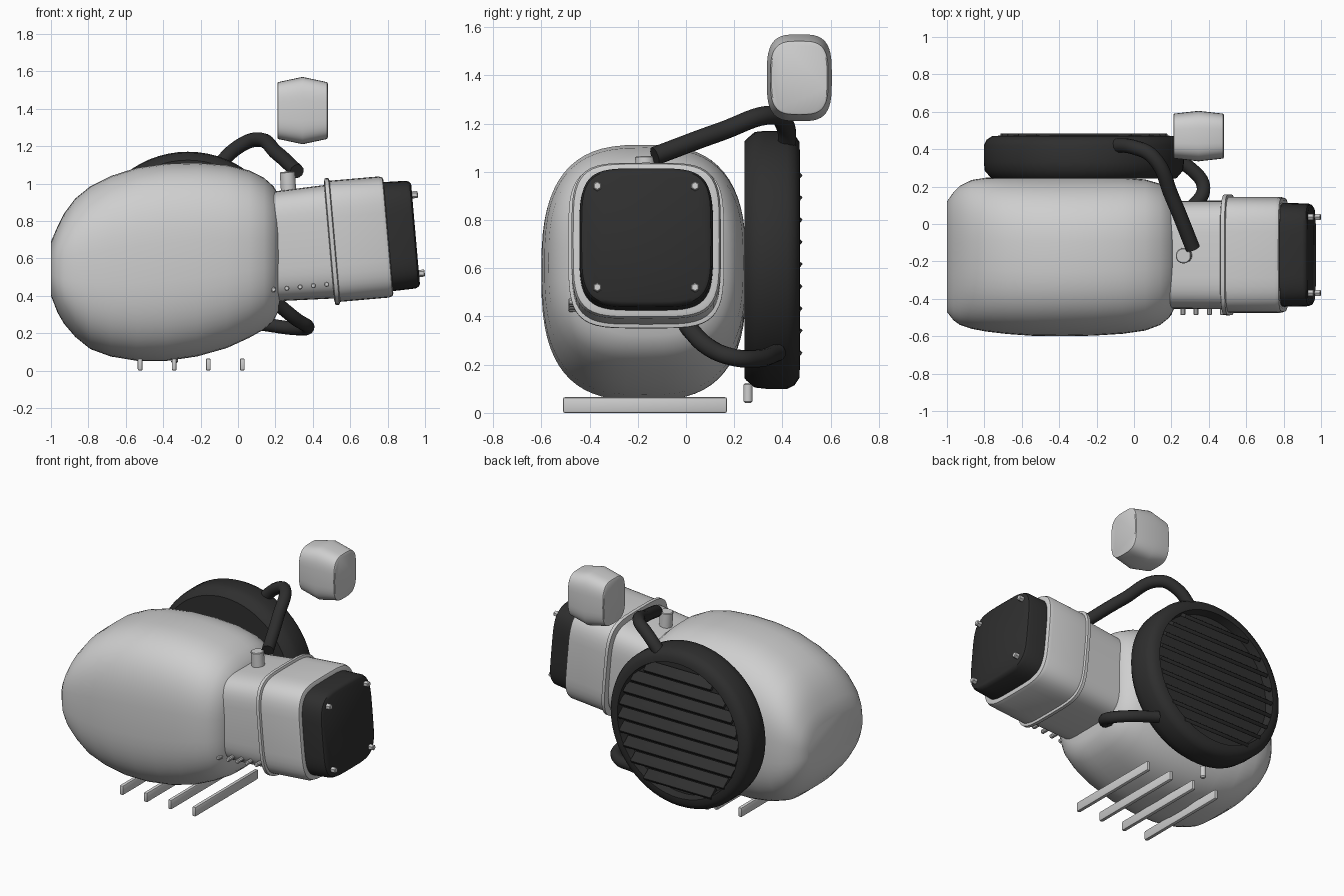
import bpy, bmesh, math
from mathutils import Matrix, Vector

if "Cube" in bpy.data.objects:
    bpy.data.objects.remove(bpy.data.objects["Cube"])


def material(name, value):
    m = bpy.data.materials.new(name)
    m.diffuse_color = (value, value, value, 1)
    m.use_nodes = True
    m.node_tree.nodes["Principled BSDF"].inputs["Base Color"].default_value = m.diffuse_color
    return m


METAL = material("light_metal", 0.62)
BLACK = material("black_rubber", 0.028)


def finish(obj, mat, angle=35):
    obj.data.materials.clear()
    obj.data.materials.append(mat)
    bpy.ops.object.select_all(action='DESELECT')
    obj.select_set(True)
    bpy.context.view_layer.objects.active = obj
    bpy.ops.object.shade_smooth_by_angle(angle=math.radians(angle))
    return obj


def from_bmesh(name, bm, mat, matrix, angle=35):
    bmesh.ops.recalc_face_normals(bm, faces=bm.faces[:])
    me = bpy.data.meshes.new(name)
    bm.to_mesh(me)
    bm.free()
    obj = bpy.data.objects.new(name, me)
    bpy.context.collection.objects.link(obj)
    obj.matrix_world = matrix
    return finish(obj, mat, angle)


def loft(name, rings, power, mat, matrix=Matrix(), segs=48, angle=35):
    """Superellipse rings along local x: (x, half_y, half_z, centre_y, centre_z)."""
    bm = bmesh.new()
    loops = []
    for x, hy, hz, cy, cz in rings:
        loop = []
        for i in range(segs):
            t = 2 * math.pi * i / segs
            c, s = math.cos(t), math.sin(t)
            y = math.copysign(abs(c) ** (2 / power), c)
            z = math.copysign(abs(s) ** (2 / power), s)
            loop.append(bm.verts.new((x, cy + hy * y, cz + hz * z)))
        loops.append(loop)
    for a, b in zip(loops, loops[1:]):
        for i in range(segs):
            j = (i + 1) % segs
            bm.faces.new((a[i], a[j], b[j], b[i]))
    bm.faces.new(loops[0])
    bm.faces.new(loops[-1])
    return from_bmesh(name, bm, mat, matrix, angle)


def block(name, centre, size, mat, bevel=0.0, tilt=0.0):
    bm = bmesh.new()
    bmesh.ops.create_cube(bm, size=1)
    bmesh.ops.scale(bm, vec=size, verts=bm.verts)
    if bevel:
        bmesh.ops.bevel(bm, geom=bm.edges[:], offset=bevel, segments=2,
                        profile=0.5, affect='EDGES')
    m = Matrix.Translation(centre) @ Matrix.Rotation(tilt, 4, 'X')
    return from_bmesh(name, bm, mat, m)


def rod(name, start, end, radius, mat, segs=16, bevel=0.004):
    a, b = Vector(start), Vector(end)
    d = b - a
    bm = bmesh.new()
    bmesh.ops.create_cone(bm, cap_ends=True, segments=segs, radius1=radius,
                          radius2=radius, depth=d.length)
    rims = [e for e in bm.edges if abs(e.verts[0].co.z - e.verts[1].co.z) < 1e-5]
    bmesh.ops.bevel(bm, geom=rims, offset=bevel, segments=1, affect='EDGES')
    m = Matrix.Translation((a + b) / 2) @ d.to_track_quat('Z', 'Y').to_matrix().to_4x4()
    return from_bmesh(name, bm, mat, m)


def hose(name, points, radius, mat):
    cu = bpy.data.curves.new(name, 'CURVE')
    cu.dimensions = '3D'
    cu.bevel_depth = radius
    cu.bevel_resolution = 4
    cu.use_fill_caps = True
    cu.resolution_u = 8
    sp = cu.splines.new('BEZIER')
    sp.bezier_points.add(len(points) - 1)
    for p, co in zip(sp.bezier_points, points):
        p.co = co
        p.handle_left_type = p.handle_right_type = 'AUTO'
    obj = bpy.data.objects.new(name, cu)
    bpy.context.collection.objects.link(obj)
    bpy.ops.object.select_all(action='DESELECT')
    obj.select_set(True)
    bpy.context.view_layer.objects.active = obj
    bpy.ops.object.convert(target='MESH')
    return finish(bpy.context.object, mat)


# Bulbous main shell: x, bottom, top, front, back
shell = [(-1.0, 0.40, 0.69, -0.47, 0.12), (-0.965, 0.31, 0.77, -0.515, 0.17),
         (-0.93, 0.25, 0.84, -0.54, 0.205), (-0.87, 0.18, 0.92, -0.56, 0.235),
         (-0.79, 0.115, 0.985, -0.575, 0.248), (-0.68, 0.075, 1.04, -0.588, 0.25),
         (-0.54, 0.052, 1.085, -0.598, 0.25), (-0.38, 0.052, 1.108, -0.6, 0.25),
         (-0.22, 0.075, 1.112, -0.597, 0.25), (-0.06, 0.12, 1.10, -0.587, 0.248),
         (0.06, 0.175, 1.07, -0.57, 0.238), (0.14, 0.22, 1.03, -0.54, 0.215),
         (0.19, 0.265, 0.985, -0.50, 0.18), (0.217, 0.32, 0.94, -0.45, 0.13),
         (0.235, 0.43, 0.86, -0.38, 0.06)]
loft("main_shell", [(x, (y1 - y0) / 2, (z1 - z0) / 2, (y0 + y1) / 2, (z0 + z1) / 2)
                    for x, z0, z1, y0, y1 in shell], 2.8, METAL, segs=64, angle=50)

# Tilted end housing, built along its own axis
TILT = Matrix.Translation((0.505, -0.165, 0.69)) @ Matrix.Rotation(math.radians(-5), 4, 'Y')


def housing(name, rings, mat):
    return loft(name, [(x, y, z, 0, 0) for x, y, z in rings], 4.4, mat, TILT)


housing("neck", [(-0.33, 0.288, 0.292), (0.0, 0.29, 0.305)], METAL)
housing("flange", [(-0.018, 0.30, 0.315), (-0.013, 0.323, 0.34), (0.008, 0.323, 0.34),
                   (0.013, 0.31, 0.325)], METAL)
housing("end_housing", [(0.0, 0.31, 0.325), (0.275, 0.31, 0.325),
                        (0.295, 0.303, 0.318), (0.3, 0.29, 0.305)], METAL)
housing("end_cap", [(0.28, 0.278, 0.293), (0.42, 0.275, 0.289),
                    (0.438, 0.268, 0.281), (0.446, 0.255, 0.268)], BLACK)
for sy in (-1, 1):
    for sz in (-1, 1):
        rod("cap_bolt", TILT @ Vector((0.43, sy * 0.203, sz * 0.211)),
            TILT @ Vector((0.477, sy * 0.203, sz * 0.211)), 0.019, METAL, 6)

# Row of side screws and the inlet stub
for i in range(5):
    x, z = 0.19 + 0.071 * i, 0.433 + 0.007 * i
    rod("side_screw", (x, -0.40, z), (x, -0.487, z), 0.014, METAL, 10)
rod("inlet_stub", (0.272, -0.167, 0.93), (0.264, -0.17, 1.063), 0.041, METAL, 24)

# Round grille housing on the back
DISC = Matrix.Translation((-0.268, 0, 0.635)) @ Matrix.Rotation(math.pi / 2, 4, 'Z')
loft("grille_housing", [(y, r, r, 0, 0) for y, r in
                        ((0.242, 0.49), (0.25, 0.50), (0.285, 0.53), (0.33, 0.535),
                         (0.42, 0.535), (0.45, 0.52), (0.47, 0.49), (0.472, 0.455),
                         (0.415, 0.445))], 2, BLACK, DISC, 64)
for i in range(-4, 5):
    dz = 0.092 * i
    length = 2 * math.sqrt(0.447 ** 2 - dz ** 2)
    block("grille_slat", (-0.268, 0.447, 0.632 + dz), (length, 0.075, 0.024),
          BLACK, 0.003, math.radians(-38))

# Hoses joining the grille housing to the neck
hose("upper_hose", [(0.315, -0.13, 1.065), (0.205, 0.14, 1.165), (0.10, 0.36, 1.235),
                    (0.0, 0.41, 1.195), (-0.12, 0.42, 1.08)], 0.039, BLACK)
hose("lower_hose", [(0.20, 0.0, 0.365), (0.31, 0.09, 0.275), (0.372, 0.19, 0.232),
                    (0.31, 0.29, 0.225), (0.12, 0.38, 0.25)], 0.037, BLACK)

# Separate rounded block above
loft("upper_block", [(x, y, z, 0.47, 1.39) for x, y, z in
                     ((0.21, 0.115, 0.145), (0.214, 0.12, 0.152), (0.345, 0.135, 0.18),
                      (0.476, 0.12, 0.152), (0.48, 0.115, 0.145))], 3.4, METAL)

# Base bars and drain plug
for x in (-0.523, -0.341, -0.159, 0.023):
    block("base_bar", (x, -0.17, 0.0325), (0.026, 0.68, 0.065), METAL, 0.008)
rod("drain_plug", (-0.34, 0.257, 0.04), (-0.34, 0.257, 0.125), 0.019, METAL, 16, 0.008)
